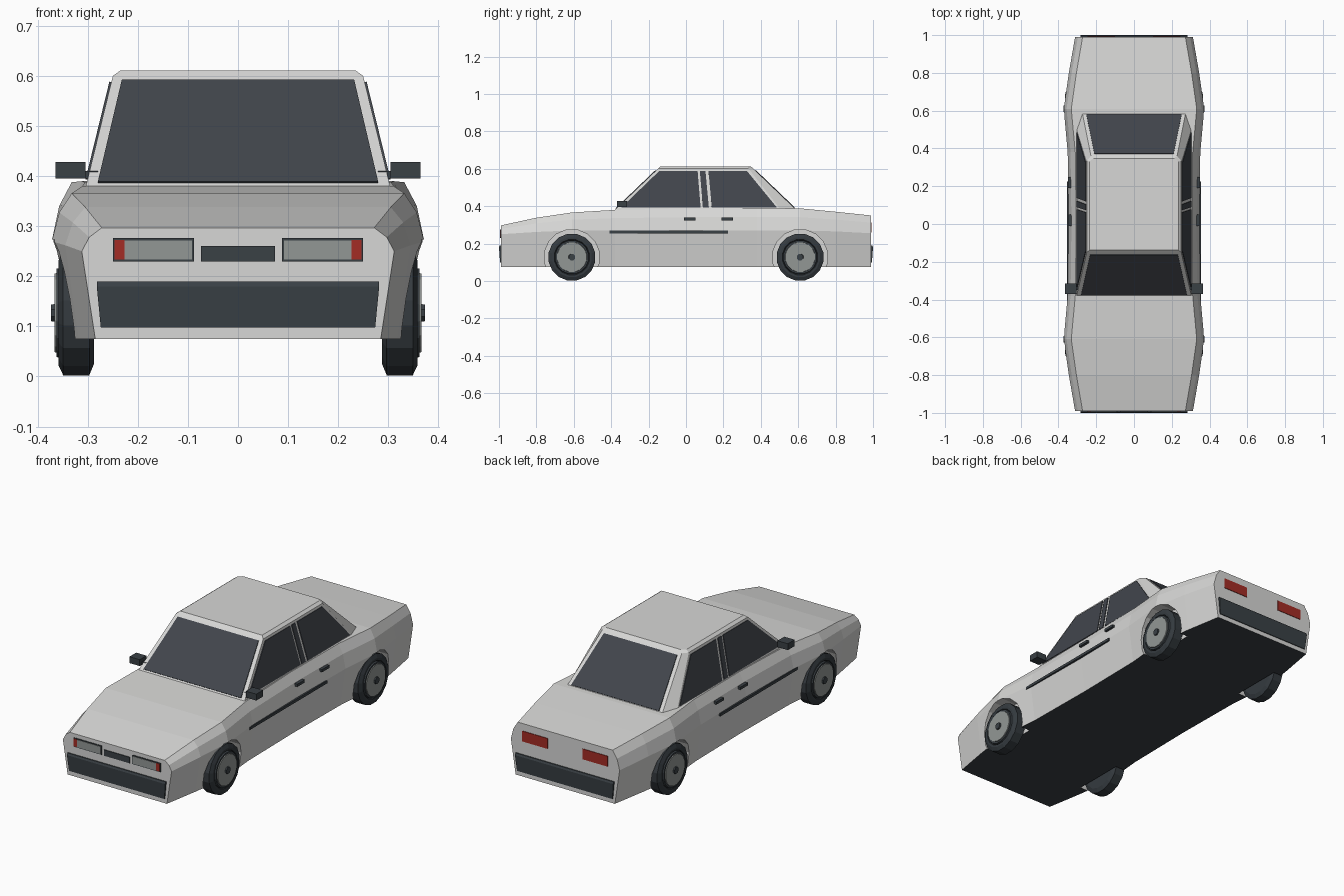
import bpy, bmesh, math
from mathutils import Vector

if "Cube" in bpy.data.objects:
    bpy.data.objects.remove(bpy.data.objects["Cube"])


def material(name, rgb):
    m = bpy.data.materials.new(name)
    m.use_nodes = True
    m.diffuse_color = (*rgb, 1)
    m.node_tree.nodes["Principled BSDF"].inputs["Base Color"].default_value = (*rgb, 1)
    return m


PAINT = material("pale_grey_paint", (0.68, 0.68, 0.67))
TRIM = material("dark_trim", (0.042, 0.052, 0.06))
GLASS = material("tinted_glass", (0.053, 0.06, 0.072))
RUBBER = material("black_rubber", (0.035, 0.043, 0.05))
METAL = material("grey_metal", (0.29, 0.31, 0.30))
RED = material("red_light", (0.37, 0.025, 0.018))


def loft(name, rings, *mats):
    """Skin a closed solid through rings of equal point count."""
    bm = bmesh.new()
    loops = [[bm.verts.new(p) for p in ring] for ring in rings]
    n = len(loops[0])
    for a, b in zip(loops, loops[1:]):
        for i in range(n):
            j = (i + 1) % n
            bm.faces.new((a[i], a[j], b[j], b[i]))
    bm.faces.new(loops[0])
    bm.faces.new(loops[-1])
    bmesh.ops.recalc_face_normals(bm, faces=bm.faces)
    me = bpy.data.meshes.new(name)
    bm.to_mesh(me)
    bm.free()
    ob = bpy.data.objects.new(name, me)
    bpy.context.collection.objects.link(ob)
    for m in mats:
        me.materials.append(m)
    return ob


def box(name, x, y, z, mat):
    ring = lambda h: [(x[0], y[0], h), (x[1], y[0], h), (x[1], y[1], h), (x[0], y[1], h)]
    return loft(name, [ring(z[0]), ring(z[1])], mat)


def plate(name, corners, mat, half=0.004):
    """Thin panel straddling the surface it lies on."""
    p = [Vector(c) for c in corners]
    off = (p[1] - p[0]).cross(p[2] - p[0]).normalized() * half
    return loft(name, [[c - off for c in p], [c + off for c in p]], mat)


def lathe(name, profile, side, y, z, mat, n=16):
    """Turn (x, radius) points about an axle."""
    turn = [2 * math.pi * (i + 0.5) / n for i in range(n)]
    return loft(name, [[(side * x, y + r * math.cos(t), z + r * math.sin(t)) for t in turn]
                       for x, r in profile], mat)


# Body shell: y, half width, waist height, top height
stations = [(-0.99, 0.312, 0.25, 0.297), (-0.8, 0.345, 0.262, 0.338),
            (-0.61, 0.372, 0.27, 0.366), (-0.38, 0.351, 0.27, 0.38),
            (0, 0.346, 0.27, 0.388), (0.38, 0.351, 0.27, 0.39),
            (0.61, 0.372, 0.27, 0.388), (0.8, 0.345, 0.265, 0.37),
            (0.99, 0.312, 0.255, 0.35)]
rings = []
for y, w, waist, top in stations:
    half = [(w - 0.027, 0.075), (w, waist), (w - 0.015, waist + 0.6 * (top - waist)), (w - 0.04, top)]
    rings.append([(x, y, z) for x, z in half] + [(-x, y, z) for x, z in reversed(half)])
body = loft("body", rings, PAINT, TRIM)
for f in body.data.polygons:
    if f.normal.z < -0.9:
        f.material_index = 1

# Wheel arches cut out of the body
AXLES, SIDES, HUB_Z = (-0.61, 0.61), (1, -1), 0.127
for y in AXLES:
    for s in SIDES:
        cutter = lathe("arch_cutter", [(0.28, 0.149), (0.5, 0.149)], s, y, HUB_Z, PAINT)
        cutter.hide_render = True
        mod = body.modifiers.new("arch", "BOOLEAN")
        mod.operation, mod.solver, mod.object = "DIFFERENCE", "EXACT", cutter
        bpy.context.view_layer.objects.active = body
        bpy.ops.object.modifier_apply(modifier=mod.name)
        bpy.data.objects.remove(cutter)

# Wheels
for y, end in zip(AXLES, ("front", "rear")):
    for s, side in zip(SIDES, ("left", "right")):
        tag = f"{end}_{side}"
        lathe(tag + "_tyre", [(0.288, 0.105), (0.297, 0.127), (0.349, 0.127), (0.358, 0.108),
                              (0.358, 0.096), (0.35, 0.09)], s, y, HUB_Z, RUBBER)
        lathe(tag + "_rim_ring", [(0.345, 0.094), (0.362, 0.09)], s, y, HUB_Z, TRIM)
        lathe(tag + "_rim", [(0.345, 0.085), (0.366, 0.08)], s, y, HUB_Z, METAL)
        lathe(tag + "_hub", [(0.36, 0.02), (0.373, 0.018)], s, y, HUB_Z, TRIM, 8)

# Cabin: base, eaves and roof rings
BASE, EAVE = 0.375, 0.6
levels = [(BASE, [(0.305, -0.385), (0.305, 0.51), (0.275, 0.595)]),
          (EAVE, [(0.25, -0.15), (0.25, 0.335), (0.228, 0.36)]),
          (0.611, [(0.235, -0.138), (0.235, 0.33), (0.215, 0.348)])]
loft("cabin", [[(x, y, z) for x, y in half] + [(-x, y, z) for x, y in reversed(half)]
               for z, half in levels], PAINT)


def lerp(a, b, z):
    return a + (b - a) * (z - BASE) / (EAVE - BASE)


# Windscreen and rear window
def end_window(name, y0, y1, low, high):
    (w0, z0), (w1, z1) = low, high
    plate(name, [(-w0, lerp(y0, y1, z0), z0), (w0, lerp(y0, y1, z0), z0),
                 (w1, lerp(y0, y1, z1), z1), (-w1, lerp(y0, y1, z1), z1)], GLASS)


end_window("windscreen", -0.385, -0.15, (0.28, 0.386), (0.232, 0.59))
end_window("rear_window", 0.595, 0.36, (0.252, 0.39), (0.21, 0.59))

# Side windows and pillar strips between them, as (y, z) outlines
panes = {"front_window": [(-0.345, 0.393), (0.078, 0.393), (0.062, 0.588), (-0.142, 0.588)],
         "door_pillar": [(0.09, 0.393), (0.122, 0.393), (0.104, 0.588), (0.074, 0.588)],
         "back_window": [(0.138, 0.393), (0.485, 0.393), (0.325, 0.588), (0.12, 0.588)]}
for s, side in zip(SIDES, ("left", "right")):
    for part, outline in panes.items():
        plate(f"{side}_{part}", [(s * lerp(0.305, 0.25, z), y, z) for y, z in outline], GLASS)

    def side_box(name, x, y, z, mat=TRIM):
        box(f"{side}_{name}", (s * x[0], s * x[1]), y, z, mat)

    # Mirrors, handles and rubbing strip
    side_box("mirror", (0.305, 0.364), (-0.37, -0.315), (0.395, 0.428))
    side_box("mirror_stalk", (0.28, 0.315), (-0.35, -0.33), (0.395, 0.41))
    side_box("front_handle", (0.32, 0.348), (-0.01, 0.05), (0.324, 0.338))
    side_box("rear_handle", (0.32, 0.35), (0.19, 0.25), (0.324, 0.338))
    side_box("rubbing_strip", (0.335, 0.355), (-0.41, 0.225), (0.255, 0.269))

    # Lamps
    side_box("headlamp_frame", (0.088, 0.25), (-0.993, -0.985), (0.23, 0.277))
    side_box("headlamp_lens", (0.092, 0.227), (-0.995, -0.988), (0.234, 0.272), METAL)
    side_box("front_indicator", (0.227, 0.247), (-0.995, -0.988), (0.234, 0.273), RED)
    side_box("tail_lamp", (0.1, 0.245), (0.986, 0.993), (0.258, 0.312), RED)

# Grille and bumpers
box("grille", (-0.074, 0.074), (-0.994, -0.986), (0.23, 0.261), TRIM)
for s, end in ((-1, "front"), (1, "rear")):
    loft(end + "_bumper", [[(-w, s * 0.98, z), (w, s * 0.98, z), (w, s * y, z), (-w, s * y, z)]
                           for w, y, z in ((0.274, 0.994, 0.098), (0.282, 1.0, 0.18), (0.282, 0.996, 0.19))],
         TRIM)
